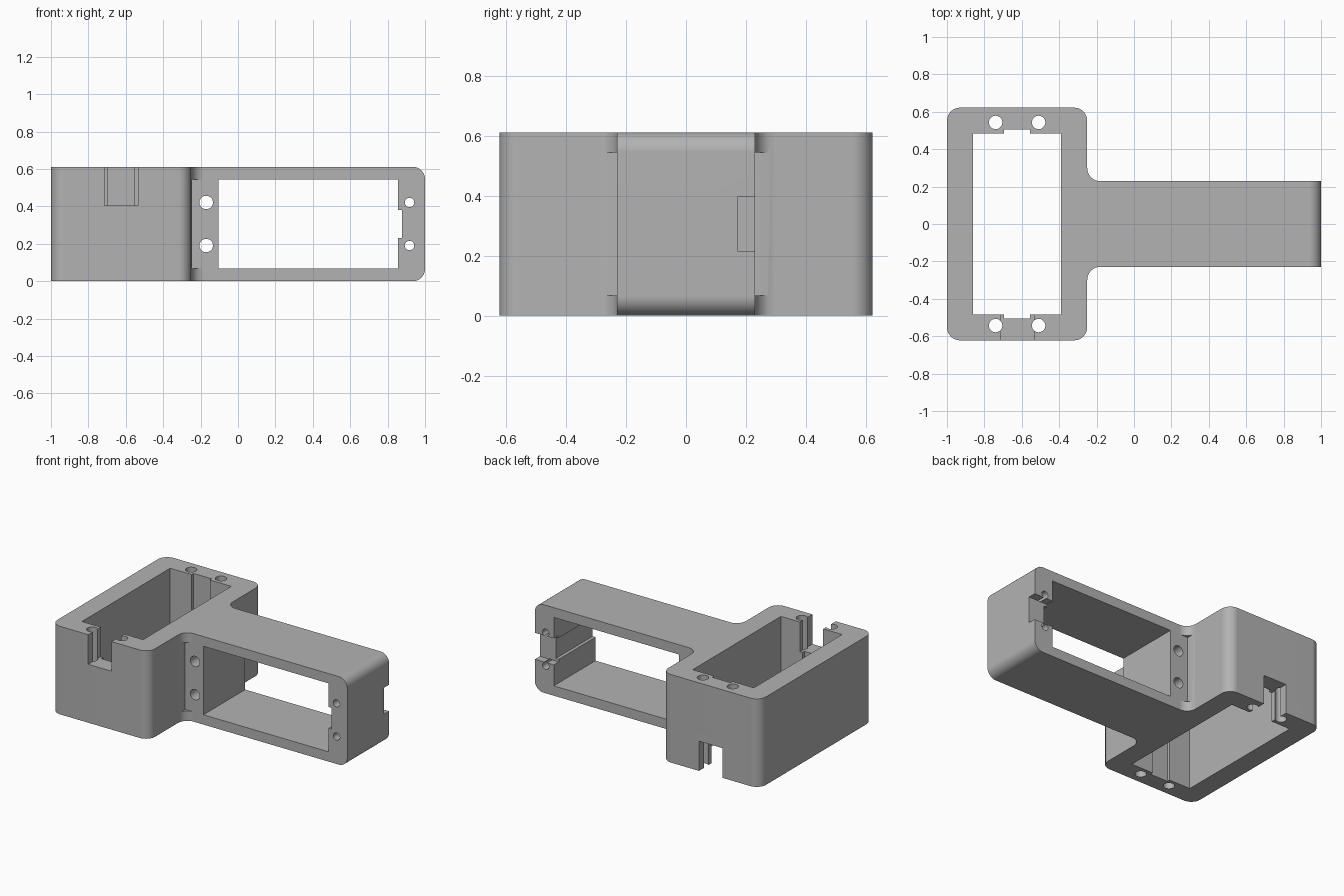
import bpy, bmesh, math
from mathutils import Vector

cube = bpy.data.objects.get("Cube")
if cube:
    bpy.data.objects.remove(cube)

H = 0.611          # overall height
MID = H / 2
ARM = 0.229        # half width of the arm
BOX = 0.622        # half depth of the box
JOIN = -0.25       # where the arm meets the box

grey = bpy.data.materials.new("plain grey")
grey.use_nodes = True
colour = (0.45, 0.45, 0.45, 1)
grey.diffuse_color = colour
grey.node_tree.nodes["Principled BSDF"].inputs["Base Color"].default_value = colour


def rounded(corners, steps=8):
    """Outline of right-angled corners (x, y, radius) with true arcs."""
    out = []
    for i, (x, y, r) in enumerate(corners):
        p = Vector((x, y))
        if r == 0:
            out.append(p)
            continue
        u = (Vector(corners[i - 1][:2]) - p).normalized()
        v = (Vector(corners[(i + 1) % len(corners)][:2]) - p).normalized()
        for k in range(steps + 1):
            t = math.pi / 2 * k / steps
            out.append(p + r * (u + v - v * math.cos(t) - u * math.sin(t)))
    return out


def to_object(name, bm):
    bmesh.ops.recalc_face_normals(bm, faces=bm.faces)
    mesh = bpy.data.meshes.new(name)
    bm.to_mesh(mesh)
    bm.free()
    mesh.materials.append(grey)
    ob = bpy.data.objects.new(name, mesh)
    bpy.context.collection.objects.link(ob)
    return ob


# Solid T-shaped body, with the arm tip rounded over its top and bottom
half = [(1, ARM, 0), (JOIN, ARM, 0.07), (JOIN, BOX, 0.07), (-1, BOX, 0.07)]
outline = rounded(half + [(x, -y, r) for x, y, r in reversed(half)])
bm = bmesh.new()
base = bm.faces.new([bm.verts.new((p.x, p.y, 0)) for p in outline])
top = bmesh.ops.extrude_face_region(bm, geom=[base])["geom"]
bmesh.ops.translate(bm, vec=(0, 0, H), verts=[g for g in top if isinstance(g, bmesh.types.BMVert)])
tip = [e for e in bm.edges if all(v.co.x > 0.99 for v in e.verts)
       and abs(e.verts[0].co.z - e.verts[1].co.z) < 0.01]
bmesh.ops.bevel(bm, geom=tip, offset=0.065, segments=8, profile=0.5, affect='EDGES')
body = to_object("twin_window_bracket", bm)

cutters = []


def cut_box(name, x, y, z):
    bm = bmesh.new()
    bmesh.ops.create_cube(bm, size=1)
    for v in bm.verts:
        v.co = [(a + b) / 2 + c * (b - a) for c, (a, b) in zip(v.co, (x, y, z))]
    cutters.append(to_object(name, bm))


def cut_hole(name, centre, radius, along_y=False):
    bm = bmesh.new()
    bmesh.ops.create_cone(bm, cap_ends=True, segments=32, radius1=radius, radius2=radius, depth=2)
    ob = to_object(name, bm)
    ob.location = centre
    if along_y:
        ob.rotation_euler.x = math.pi / 2
    cutters.append(ob)


# Box: vertical window, cable grooves and screw holes
cut_box("box_window", (-0.86, -0.39), (-0.484, 0.484), (-1, 1))
cut_box("box_grooves", (-0.695, -0.555), (-0.505, 0.505), (-1, 1))
for x in (-0.74, -0.51):
    for y in (-0.543, 0.543):
        cut_hole("box_screw_hole", (x, y, MID), 0.036)

# Box: cable slots, at the top of the front wall and the bottom of the back wall
cut_box("front_slot", (-0.715, -0.535), (-1, -0.4), (0.405, 1))
cut_box("back_slot", (-0.715, -0.535), (0.4, 1), (-1, H - 0.405))

# Arm: sideways window, cable groove, tip slot and screw holes
cut_box("arm_window", (-0.105, 0.855), (-1, 1), (0.068, H - 0.068))
cut_box("arm_groove", (0.5, 0.877), (-1, 1), (MID - 0.074, MID + 0.074))
cut_box("tip_slot", (0.7, 1.2), (0.174, 1), (MID - 0.092, MID + 0.092))
for z in (MID - 0.115, MID + 0.115):
    cut_hole("arm_inner_screw_hole", (-0.17, 0, z), 0.036, True)
    cut_hole("arm_tip_screw_hole", (0.917, 0, z), 0.025, True)

# Flange recesses cut into the fillets on both sides of the arm
for y in ((ARM, 0.5), (-0.5, -ARM)):
    cut_box("flange_recess", (JOIN + 0.005, 0.9), y, (0.068, H - 0.068))

bpy.context.view_layer.objects.active = body
body.select_set(True)
for cutter in cutters:
    mod = body.modifiers.new(cutter.name, 'BOOLEAN')
    mod.operation = 'DIFFERENCE'
    mod.solver = 'EXACT'
    mod.object = cutter
    bpy.context.view_layer.update()
    bpy.ops.object.modifier_apply(modifier=mod.name)
    bpy.data.objects.remove(cutter)

# Smooth fillets with crisp edges and flat walls
bpy.ops.object.shade_smooth_by_angle(angle=math.radians(30))
normals = body.modifiers.new("flat_walls", 'WEIGHTED_NORMAL')
normals.keep_sharp = True
